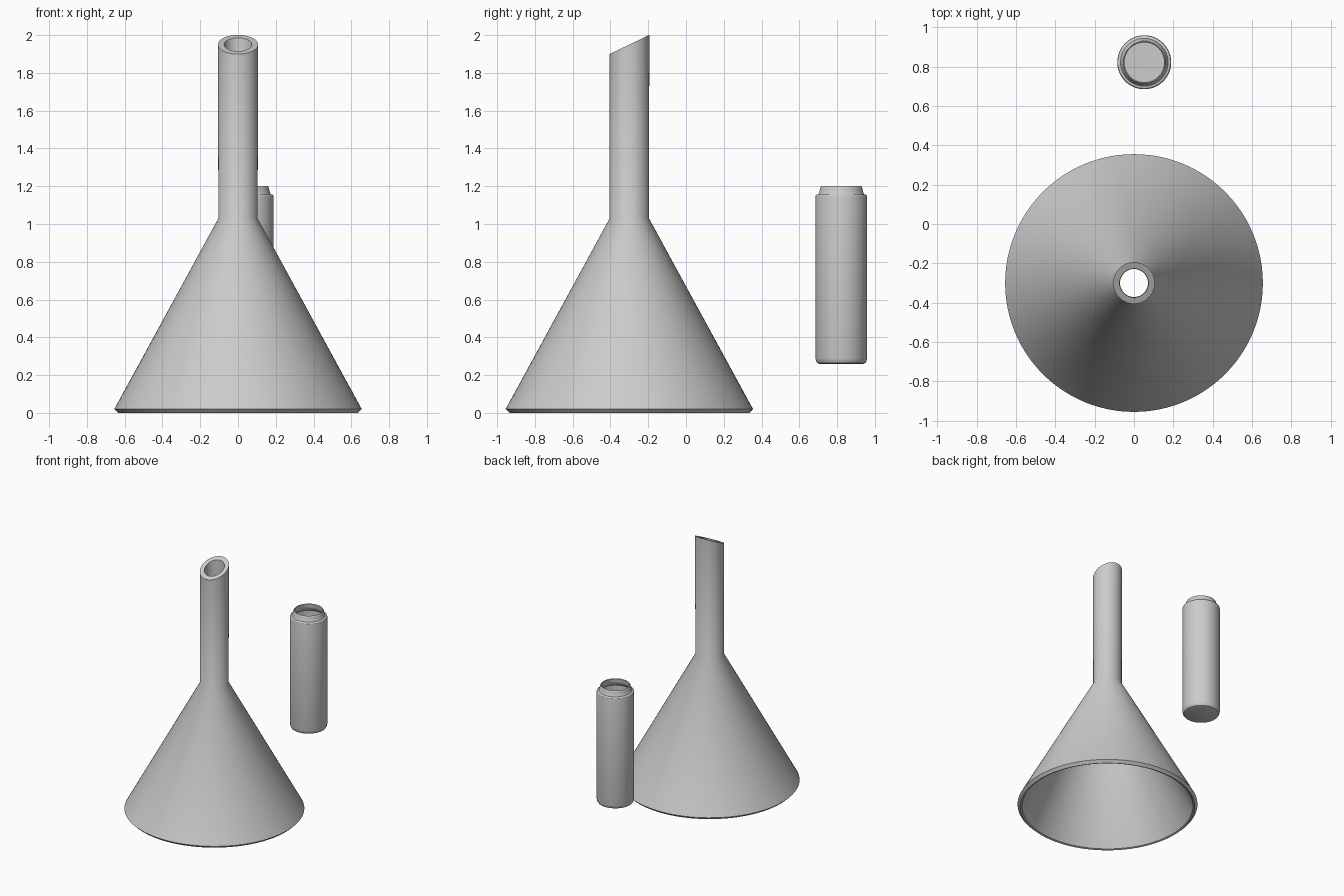
import bpy, bmesh, math

if "Cube" in bpy.data.objects:
    bpy.data.objects.remove(bpy.data.objects["Cube"])


def lathe(name, profile, center, sides=96, closed=False, slant=None):
    """Revolve (radius, z) points; radius 0 makes a pole. slant tilts the top cut."""
    bm = bmesh.new()
    rings = []
    for i, (r, z) in enumerate(profile):
        if r == 0:
            rings.append([bm.verts.new((0, 0, z))] * sides)
            continue
        ring = []
        for k in range(sides):
            a = 2 * math.pi * k / sides
            x, y = r * math.cos(a), r * math.sin(a)
            dz = slant[1] * y if slant and i in slant[0] else 0
            ring.append(bm.verts.new((x, y, z + dz)))
        rings.append(ring)
    n = len(rings)
    for i in range(n if closed else n - 1):
        a, b = rings[i], rings[(i + 1) % n]
        for k in range(sides):
            j = (k + 1) % sides
            quad = list(dict.fromkeys((a[k], a[j], b[j], b[k])))
            bm.faces.new(quad)
    bmesh.ops.recalc_face_normals(bm, faces=bm.faces)
    mesh = bpy.data.meshes.new(name)
    bm.to_mesh(mesh)
    bm.free()
    ob = bpy.data.objects.new(name, mesh)
    ob.location = (center[0], center[1], 0)
    bpy.context.collection.objects.link(ob)
    bpy.ops.object.select_all(action='DESELECT')
    ob.select_set(True)
    bpy.context.view_layer.objects.active = ob
    bpy.ops.object.shade_smooth_by_angle(angle=math.radians(30))
    return ob


# Inverted funnel: bevelled rim, cone, and stem with a slanted tip
funnel = [(0.622, 0.005), (0.635, 0.0), (0.655, 0.02),
          (0.104, 1.03), (0.106, 1.95),
          (0.073, 1.95), (0.071, 1.03)]
lathe("funnel", funnel, (0, -0.3), closed=True, slant=((3 + 1, 5), 0.48))

# Open vial: rounded base, straight body, shoulder, narrow neck, thin wall inside
vial = [(0, 0.26), (0.118, 0.26), (0.127, 0.264), (0.133, 0.273), (0.137, 0.29),
        (0.137, 1.14), (0.135, 1.15), (0.130, 1.155), (0.121, 1.157),
        (0.117, 1.165), (0.112, 1.185), (0.110, 1.195), (0.106, 1.20),
        (0.101, 1.195), (0.101, 1.17), (0.112, 1.15), (0.127, 1.135),
        (0.127, 0.29), (0.115, 0.275), (0, 0.272)]
lathe("vial", vial, (0.052, 0.822))
